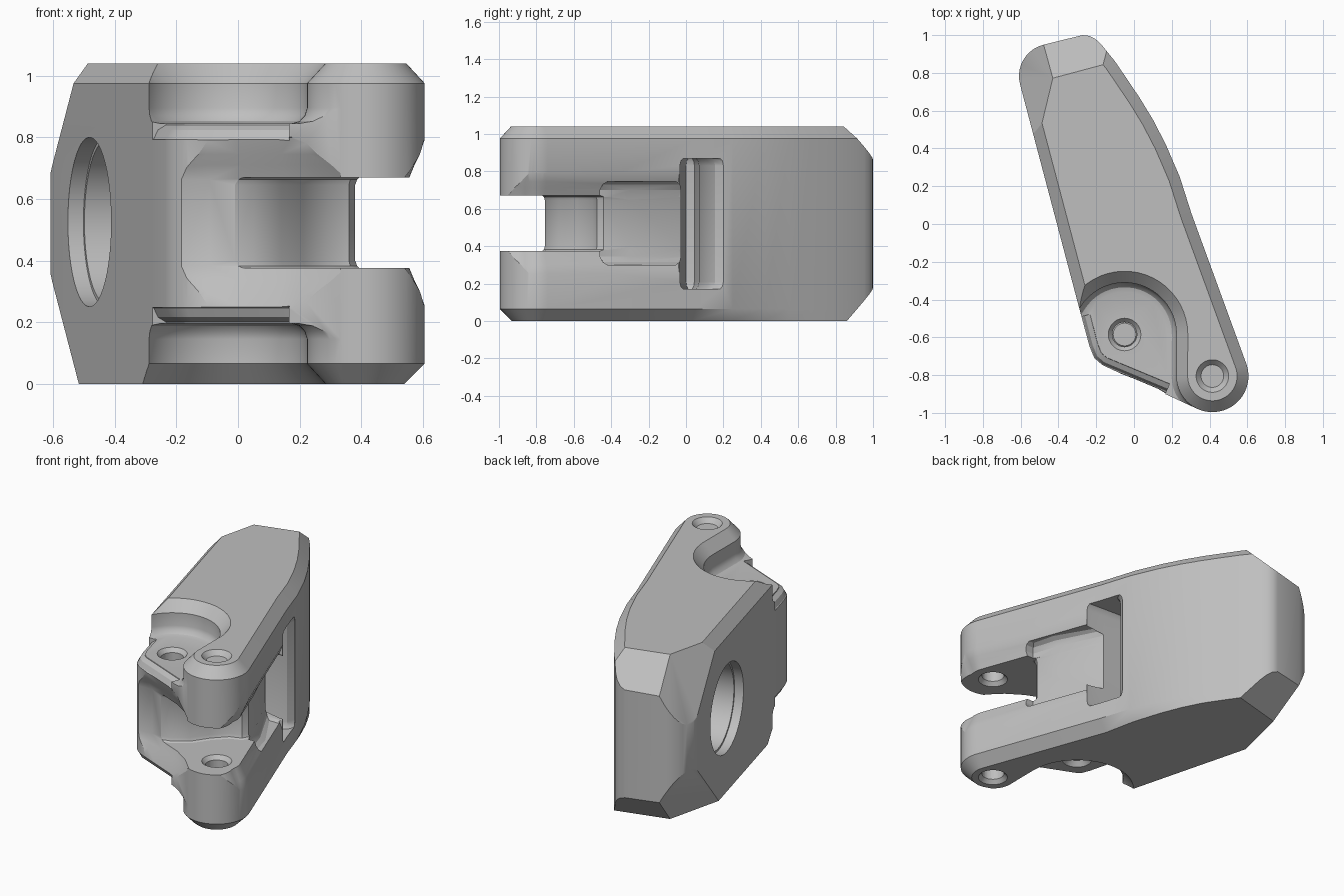
import bpy, bmesh
from math import sin, cos, radians
from mathutils import Vector, Matrix

old = bpy.data.objects.get("Cube")
if old:
    bpy.data.objects.remove(old, do_unlink=True)

H = 1.04
MID = H / 2
TILT = Matrix.Rotation(radians(15), 3, 'Z')   # the arm leans 15 degrees
BOSS = (0.415, -0.805)
BOSS_R = 0.191
LUG = (-0.05, -0.585)

metal = bpy.data.materials.new("grey metal")
metal.use_nodes = True
metal.diffuse_color = (0.52, 0.52, 0.52, 1)
metal.node_tree.nodes["Principled BSDF"].inputs["Base Color"].default_value = (0.52, 0.52, 0.52, 1)


def lean(v, u, z):
    return TILT @ Vector((v, u, z))


def arc(c, r, a, b, n, r_end=None):
    pts = []
    for i in range(n + 1):
        t = radians(a + (b - a) * i / n)
        s = r if r_end is None else r + (r_end - r) * i / n
        pts.append((c[0] + s * cos(t), c[1] + s * sin(t)))
    return pts


def normals(pts, closed=True):
    out, n = [], len(pts)
    for i in range(n):
        a = Vector(pts[i - 1] if closed or i else pts[i])
        b = Vector(pts[i])
        c = Vector(pts[(i + 1) % n] if closed or i < n - 1 else pts[i])
        d = (b - a).normalized() + (c - b).normalized()
        d.normalize()
        out.append(Vector((d.y, -d.x)))
    return out


def finish(bm, name):
    bmesh.ops.recalc_face_normals(bm, faces=bm.faces)
    me = bpy.data.meshes.new(name)
    bm.to_mesh(me)
    bm.free()
    ob = bpy.data.objects.new(name, me)
    bpy.context.collection.objects.link(ob)
    me.materials.append(metal)
    return ob


def bridge(bm, rings, closed_ends=True):
    k = len(rings[0])
    for a, b in zip(rings, rings[1:]):
        for i in range(k):
            bm.faces.new((a[i], a[(i + 1) % k], b[(i + 1) % k], b[i]))
    bm.faces.new(rings[0][::-1])
    bm.faces.new(rings[-1])
    return bm


def loft(pts, layers):
    """Stack outlines; each layer is (z, outward offset or rule giving it)."""
    bm = bmesh.new()
    rings = []
    for z, off in layers:
        ring = []
        for p, n in zip(pts, normals(pts)):
            q = Vector(p) + n * (off(p) if callable(off) else off)
            ring.append(bm.verts.new((q.x, q.y, z)))
        rings.append(ring)
    return bridge(bm, rings)


def sweep(path, section):
    """Run an (offset, z) section along an open path."""
    bm = bmesh.new()
    return bridge(bm, [[bm.verts.new((p[0] + n.x * o, p[1] + n.y * o, z)) for o, z in section]
                       for p, n in zip(path, normals(path, False))])


def cylinder(p, q, r1, r2=None):
    p, q = Vector(p), Vector(q)
    rot = (q - p).to_track_quat('Z', 'Y').to_matrix().to_4x4()
    bm = bmesh.new()
    bmesh.ops.create_cone(bm, cap_ends=True, segments=48, radius1=r1,
                          radius2=r1 if r2 is None else r2, depth=(q - p).length,
                          matrix=Matrix.Translation((p + q) / 2) @ rot)
    return bm


def carve(target, bm):
    cutter = finish(bm, "cutter")
    cutter.hide_render = True
    mod = target.modifiers.new("carve", 'BOOLEAN')
    mod.operation, mod.solver, mod.object = 'DIFFERENCE', 'EXACT', cutter
    bpy.context.view_layer.objects.active = target
    bpy.ops.object.modifier_apply(modifier=mod.name)
    bpy.data.objects.remove(cutter, do_unlink=True)


# Body outline: boss round, curved side, blunt rear end, straight side
boss_arc = arc(BOSS, BOSS_R, 247, 380, 20)
curved_side = [(0.305, 0.053), (0.242, 0.25), (0.167, 0.424), (0.10, 0.553), (0.03, 0.668)]
rear = [(-0.04, 0.772), (-0.10, 0.86), (-0.146, 0.917), (-0.175, 0.953), (-0.205, 0.98),
        (-0.238, 0.996), (-0.273, 1.0)] + arc((-0.438, 0.783), 0.171, 105, 195, 10)
straight = [(-0.3, -0.408), (-0.236, -0.647), (-0.21, -0.71), (-0.167, -0.747)]
outline = boss_arc + curved_side + rear + straight


def bottom_chamfer(p):
    if p[0] < 0:
        return 0.0
    return -0.065 * max(0.0, min(1.0, (0.65 - p[1]) / 0.6))


bm = loft(outline, [(0, bottom_chamfer), (0.065, 0), (H - 0.065, 0), (H, -0.06)])

# Rear chamfers and slanted rear corners, above and below
for s in (1, -1):
    for point, normal in ((lean(0, 0.857, MID + s * MID), lean(0, 1, s)),
                          (lean(-0.39, 0.88, MID + s * 0.18), lean(-0.79, 0.43, 0.435 * s))):
        res = bmesh.ops.bisect_plane(bm, geom=bm.verts[:] + bm.edges[:] + bm.faces[:], dist=1e-5,
                                     plane_co=point, plane_no=normal, clear_outer=True)
        rim = [e for e in res["geom_cut"] if isinstance(e, bmesh.types.BMEdge)]
        bmesh.ops.holes_fill(bm, edges=rim, sides=0)
bracket = finish(bm, "bracket_body")

# Pin holes
for x, y in (BOSS, LUG):
    carve(bracket, cylinder((x, y, -0.2), (x, y, H + 0.2), 0.065))

# Stepped recesses around the lug, above and below, with a bevelled lug edge
recess = arc(LUG, 0.275, 0, 155, 22) + [(-0.7, -0.42), (-0.7, -1.3), (0.34, -1.3)]
recess += arc(BOSS, BOSS_R, 245, 180, 10)
lug_edge = [(-0.277, -0.49)] + straight[1:] + [(0.17, -0.888)]
for s in (1, -1):
    carve(bracket, loft(recess, [(MID + s * h, o) for h, o in (
        (0.325, -0.05), (0.332, -0.025), (0.35, -0.008), (0.375, 0),
        (0.455, 0), (0.52, 0.06), (0.6, 0.06))]))
    carve(bracket, sweep(lug_edge, [(o, MID + s * h) for o, h in (
        (-0.05, 0.34), (-0.045, 0.32), (-0.018, 0.304), (-0.004, 0.275),
        (0.04, 0.25), (0.04, 0.34))]))

# Clevis slot between the two arms
slot = [(-0.19, -0.742), (-0.05, -0.765), (0.05, -0.74), (0.14, -0.68), (0.21, -0.58),
        (0.29, -0.5), (0.36, -0.475), (0.38, -0.44), (0.34, -0.3), (0.21, -0.03),
        (0.8, -0.03), (0.8, -1.2), (-0.19, -1.2)][::-1]
carve(bracket, loft(slot, [(0.375, -0.02), (0.382, -0.007), (0.4, 0),
                           (0.645, 0), (0.663, -0.007), (0.67, -0.02)]))

# Wider side hollow behind the slot
hollow = [(0.7, -0.46), (0.7, -0.025), (0.212, -0.025), (0.342, -0.3), (0.395, -0.46)]
carve(bracket, loft(hollow, [(0.3, -0.05), (0.315, -0.02), (0.345, 0),
                             (0.7, 0), (0.73, -0.02), (0.745, -0.05)]))

# Softened rims of the slot on the side and on the front, fading out at the boss nose
rim_section = [(0.12, 0.2), (0.003, 0.245), (-0.018, 0.3), (-0.035, 0.335), (-0.055, 0.383),
               (-0.055, 0.662), (-0.035, 0.71), (-0.018, 0.745), (0.003, 0.80), (0.12, 0.85)]
side_rim = arc(BOSS, 0.255, 305, 350, 8, BOSS_R) + arc(BOSS, BOSS_R, 355, 380, 4)
carve(bracket, sweep(side_rim + [(0.455, -0.358), (0.337, -0.035)], rim_section))
front_rim = [(-0.22, -0.79), (-0.1, -0.78), (0.0, -0.817), (0.13, -0.872), (0.22, -0.93),
             (0.3, -1.01)]
carve(bracket, sweep(front_rim, rim_section))

# Tall pocket at the inner end of the slot
pocket = [(0.32, -0.033), (0.2, -0.027), (-0.3, 0.0), (-0.3, 0.045), (0.0, 0.07), (0.18, 0.12),
          (0.235, 0.155), (0.256, 0.2), (0.6, 0.2), (0.6, -0.033)][::-1]
carve(bracket, loft(pocket, [(0.17, -0.018), (0.185, -0.006), (0.21, 0),
                             (0.83, 0), (0.855, -0.006), (0.87, -0.018)]))

# Large round bore in the straight side
for r, depth in ((0.275, 0.05), (0.262, 0.3)):
    carve(bracket, cylinder(lean(-0.6, 0.395, 0.525), lean(-0.39 + depth, 0.395, 0.525), r))

# Countersinks of the pin holes
for (x, y), faces in ((BOSS, ((H, 1), (0.67, -1), (0.375, 1), (0, -1))),
                      (LUG, ((0.845, 1), (0.195, -1)))):
    for z, s in faces:
        carve(bracket, cylinder((x, y, z - 0.03 * s), (x, y, z + 0.01 * s), 0.06, 0.095))

bpy.ops.object.select_all(action='DESELECT')
bracket.select_set(True)
bpy.context.view_layer.objects.active = bracket
bpy.ops.object.shade_smooth_by_angle(angle=radians(28))
